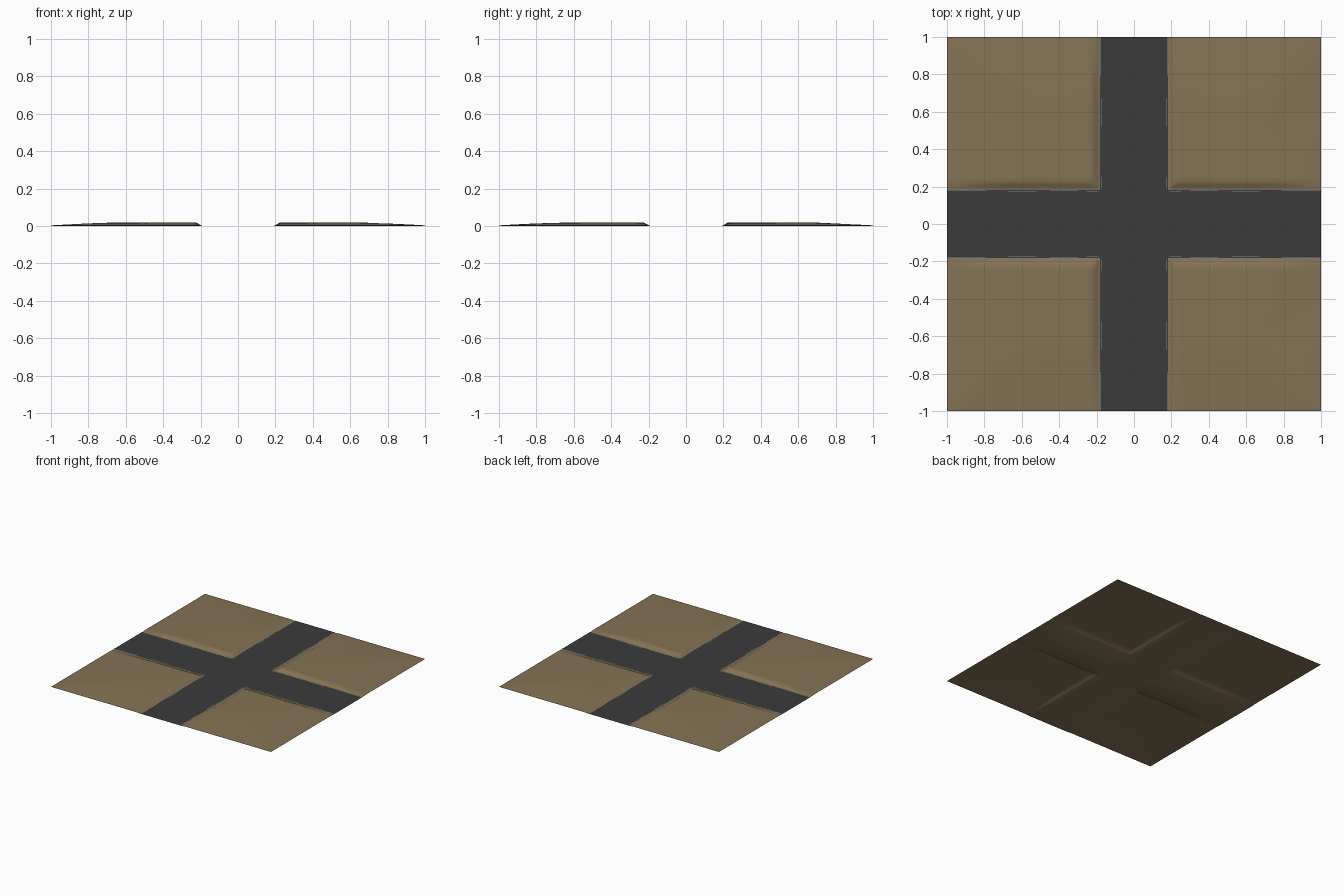
import bpy, bmesh, math

if "Cube" in bpy.data.objects:
    bpy.data.objects.remove(bpy.data.objects["Cube"])


def material(name, rgb):
    m = bpy.data.materials.new(name)
    m.diffuse_color = (*rgb, 1)
    m.use_nodes = True
    m.node_tree.nodes["Principled BSDF"].inputs["Base Color"].default_value = m.diffuse_color
    return m


earth = material("dry earth", (0.235, 0.17, 0.088))
asphalt = material("dark asphalt", (0.043, 0.043, 0.043))
teal = material("edge line teal", (0.16, 0.33, 0.36))


def finish(name, bm, mat, smooth=False):
    me = bpy.data.meshes.new(name)
    bm.to_mesh(me)
    bm.free()
    me.materials.append(mat)
    ob = bpy.data.objects.new(name, me)
    bpy.context.collection.objects.link(ob)
    if smooth:
        for p in me.polygons:
            p.use_smooth = True
    return ob


def plates(name, rects, z, mat):
    bm = bmesh.new()
    for x0, x1, y0, y1 in rects:
        bm.faces.new([bm.verts.new((x, y, z)) for x, y in
                      ((x0, y0), (x1, y0), (x1, y1), (x0, y1))])
    return finish(name, bm, mat)


def ramp(v, a, b):
    return min(1, max(0, (v - a) / (b - a)))


# Ground sheet: raised plots, sunken beneath the roads, low at the outer rim
half = [0.19, 0.2, 0.21, 0.225, 0.25, 0.3] + [0.3 + 0.05 * i for i in range(1, 15)]
coords = [-c for c in reversed(half)] + [0] + half


def height(x, y):
    near, far = min(abs(x), abs(y)), max(abs(x), abs(y))
    bank = ramp(near, 0.19, 0.225)
    rim = 1 - ramp(far, 0.65, 1.0) ** 1.3
    bumps = 0.002 * math.sin(7 * x + 1) * math.cos(6 * y - 0.5)
    return bank * (0.003 + rim * (0.0145 + bumps))


bm = bmesh.new()
grid = [[bm.verts.new((x, y, height(x, y))) for x in coords] for y in coords]
for r0, r1 in zip(grid, grid[1:]):
    for i in range(len(coords) - 1):
        bm.faces.new((r0[i], r0[i + 1], r1[i + 1], r1[i]))
ground = finish("ground", bm, earth, True)

# Crossing roads: one long strip and two side arms
W = 0.182
plates("roads", [(-W, W, -1, 1), (-1, -W, -W, W), (W, 1, -W, W)], 0.002, asphalt)

# Thin broken edge lines along each road arm
dashes = [(0.19, 0.25, 0.172), (0.3, 0.45, 0.176), (0.52, 0.67, 0.172), (0.79, 1.0, 0.178)]
rects = []
for sx in (-1, 1):
    for sy in (-1, 1):
        for a, b, c in dashes:
            t = 0.003
            xs, ys = sorted((sx * c, sx * (c + t))), sorted((sy * a, sy * b))
            if a != 0.3:
                rects.append((*xs, *ys))
            xs, ys = sorted((sx * a, sx * b)), sorted((sy * c, sy * (c + t)))
            rects.append((*xs, *ys))
plates("road_edge_lines", rects, 0.003, teal)
